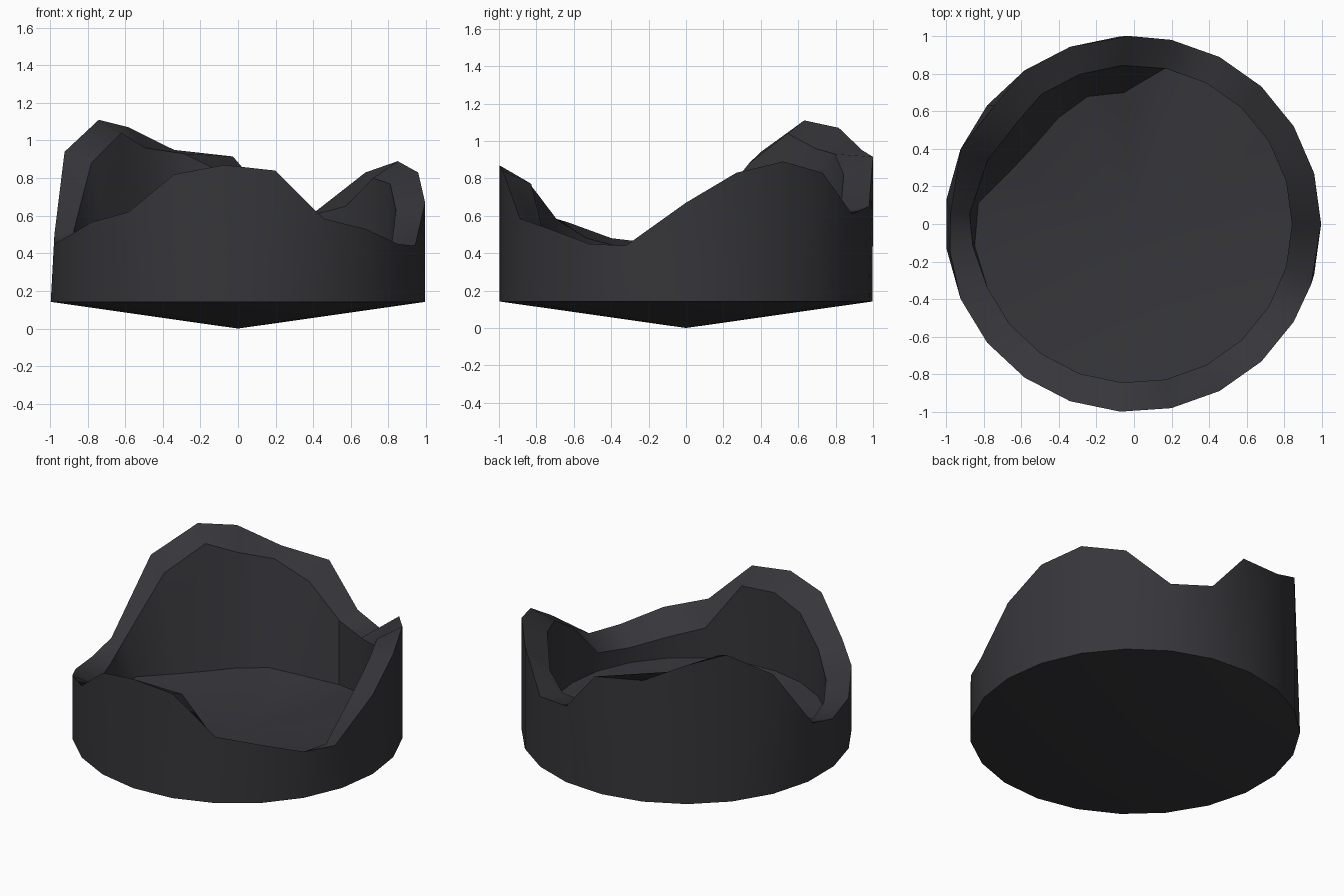
import bpy, bmesh, math

if "Cube" in bpy.data.objects:
    bpy.data.objects.remove(bpy.data.objects["Cube"])

mat = bpy.data.materials.new("charcoal grey")
mat.diffuse_color = (0.037, 0.037, 0.043, 1)
mat.use_nodes = True
mat.node_tree.nodes["Principled BSDF"].inputs["Base Color"].default_value = mat.diffuse_color

SIDES = 23
R_OUT, R_IN = 1.0, 0.845
Z_BASE, Z_FLOOR, Z_MIDDLE = 0.142, 0.26, 0.157

# broken rim: side number, outer height, inner height
RIM = [(0, .67, .63), (1, .83, .77), (2, .89, .80), (3, .83, .65),
       (4, .61, .60), (5, .65, .63), (6, .915, .82),
       (7, .95, .93), (8, 1.07, .96), (9, 1.11, 1.04), (10, .94, .88),
       (11, .50, .52), (12, .45, .43), (13, .48, .43), (14, .565, .48),
       (15, .62, .58), (16, .82, .72), (17, .87, .78), (18, .84, .77),
       (19, .585, .46), (20, .53, .40), (21, .45, .36), (22, .44, .38)]
# rim corners that are shifted or lean inwards: side position, radius
SHIFT = {6: (5.83, 1.0), 9: (8.9, .97), 11: (11.28, .973), 12: (12.05, .985),
         22: (21.8, 1.0)}
SHIFT_IN = {9: (8.85, .82), 11: (11.28, .87), 12: (12, .86)}
# thicker wall at the back left: radius where the wall meets the floor
THICK = {6: .70, 7: .72, 8: .69, 9: .67, 10: .71, 11: .83, 12: .85}
# dip in the floor at the back
DIP = {4: .23, 5: .20}


def ring_point(k, r, z):
    a = 2 * math.pi * k / SIDES
    return (r * math.cos(a) - 0.005, r * math.sin(a), z)


bm = bmesh.new()
columns = []
for k, zo, zi in RIM:
    columns.append([bm.verts.new(p) for p in (
        ring_point(k, R_OUT, Z_BASE),
        ring_point(*SHIFT.get(k, (k, R_OUT)), zo),
        ring_point(*SHIFT_IN.get(k, (k, R_IN)), zi),
        ring_point(k, THICK.get(k, R_IN), DIP.get(k, Z_FLOOR)))])
apex = bm.verts.new((0, 0, 0))
middle = bm.verts.new((0, 0, Z_MIDDLE))

# outer wall, rim, inner wall, pointed underside and dished floor
sharp = []
for i, a in enumerate(columns):
    b = columns[(i + 1) % len(columns)]
    for j in range(3):
        bm.faces.new((a[j], b[j], b[j + 1], a[j + 1]))
    bm.faces.new((b[0], a[0], apex))
    bm.faces.new((a[3], b[3], middle))
    sharp += [(a[j], b[j]) for j in range(4)]
sharp.append((columns[5][2], columns[5][3]))  # crease where the wall thickens

bmesh.ops.recalc_face_normals(bm, faces=bm.faces)
for f in bm.faces:
    f.smooth = True
for u, v in sharp:
    bm.edges.get((u, v)).smooth = False

mesh = bpy.data.meshes.new("broken_cup")
bm.to_mesh(mesh)
bm.free()
mesh.materials.append(mat)
cup = bpy.data.objects.new("broken_cup", mesh)
bpy.context.collection.objects.link(cup)
